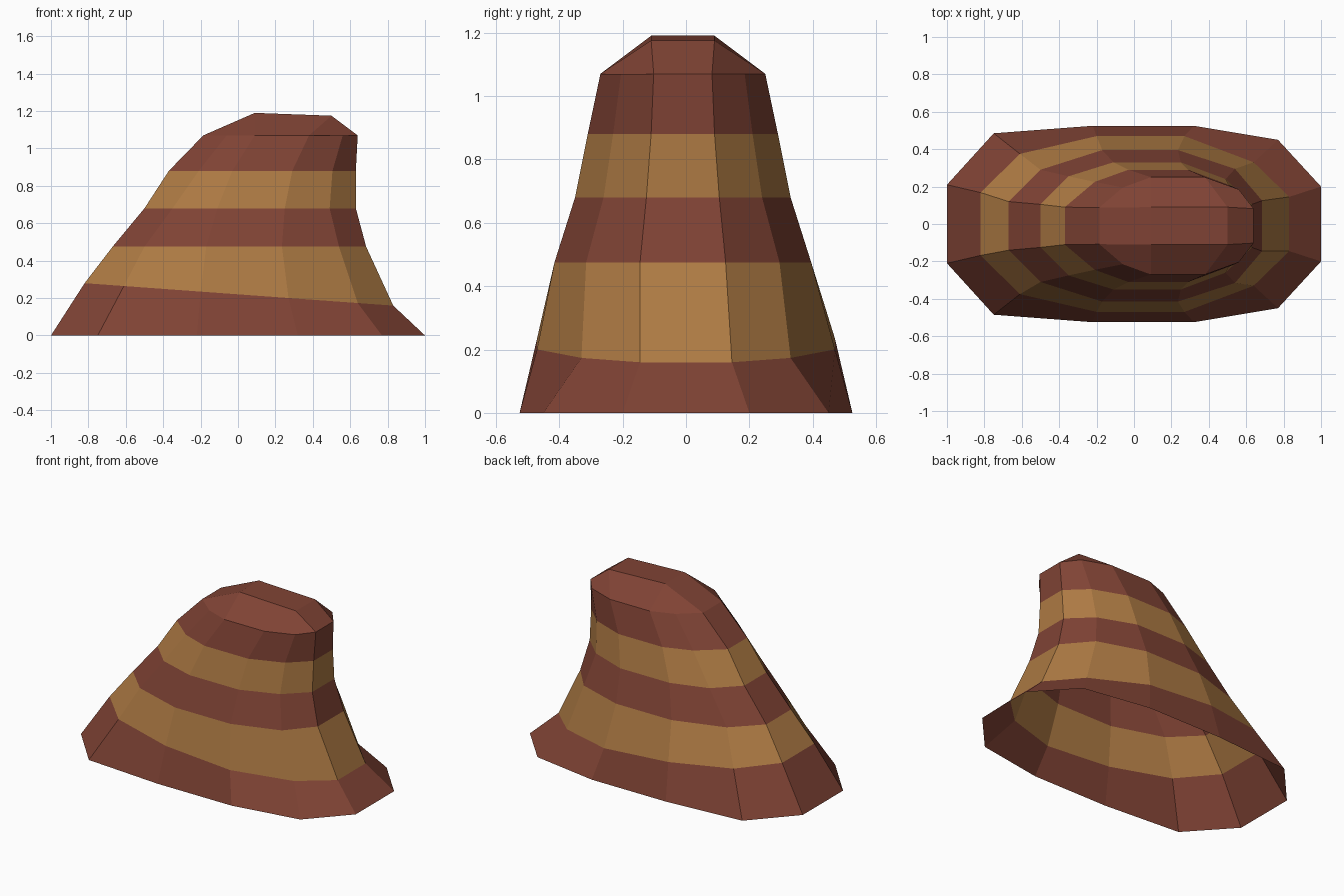
import bpy, bmesh

def material(name, rgb):
    m = bpy.data.materials.new(name)
    m.diffuse_color = (*rgb, 1)
    return m

# Each ring: height, y shift, x of the six stations, half width of the six stations
rings = [
    (0.00, 0.000, (-1.00, -0.75, -0.22, 0.32, 0.77, 1.00), (0.21, 0.485, 0.525, 0.525, 0.45, 0.20)),
    (0.22, 0.000, (-0.82, -0.61, -0.20, 0.27, 0.64, 0.83), (0.168, 0.375, 0.47, 0.47, 0.33, 0.145)),
    (0.475, -0.010, (-0.67, -0.50, -0.17, 0.235, 0.54, 0.685), (0.13, 0.30, 0.405, 0.405, 0.305, 0.135)),
    (0.68, -0.010, (-0.50, -0.35, -0.11, 0.25, 0.49, 0.63), (0.115, 0.265, 0.34, 0.34, 0.25, 0.115)),
    (0.88, -0.010, (-0.37, -0.21, -0.03, 0.29, 0.505, 0.63), (0.10, 0.235, 0.30, 0.30, 0.22, 0.10)),
    (1.07, -0.010, (-0.185, -0.06, 0.09, 0.38, 0.56, 0.64), (0.098, 0.205, 0.26, 0.26, 0.195, 0.092)),
]
SLOPE = 0.0727  # the lowest band edge dips towards +x

bm = bmesh.new()
loops = []
for i, (z, shift, xs, ws) in enumerate(rings):
    def vert(k, side):
        dz = -SLOPE * xs[k] if i == 1 else 0
        return bm.verts.new((xs[k], shift + side * ws[k], z + dz))
    loops.append([vert(k, -1) for k in range(6)] + [vert(k, 1) for k in reversed(range(6))])

# Banded walls, open underneath
for i in range(len(loops) - 1):
    a, b = loops[i], loops[i + 1]
    for k in range(12):
        n = (k + 1) % 12
        f = bm.faces.new((a[k], a[n], b[n], b[k]))
        f.material_index = i % 2

# Rounded cap: 3 x 3 grid around four raised points
t = loops[-1]
p, q, r, s = [bm.verts.new(c) for c in ((0.09, -0.11, 1.19), (0.50, -0.11, 1.175),
                                        (0.50, 0.09, 1.175), (0.09, 0.09, 1.19))]
grid = [[t[1], t[2], t[3], t[4]],
        [t[0], p, q, t[5]],
        [t[11], s, r, t[6]],
        [t[10], t[9], t[8], t[7]]]
for j in range(3):
    for k in range(3):
        bm.faces.new((grid[j][k], grid[j][k + 1], grid[j + 1][k + 1], grid[j + 1][k]))

mesh = bpy.data.meshes.new("banded_rock")
bm.to_mesh(mesh)
bm.free()
mesh.materials.append(material("red brown rock", (0.215, 0.056, 0.035)))
mesh.materials.append(material("tan rock", (0.42, 0.195, 0.057)))
bpy.context.collection.objects.link(bpy.data.objects.new("banded_rock", mesh))
